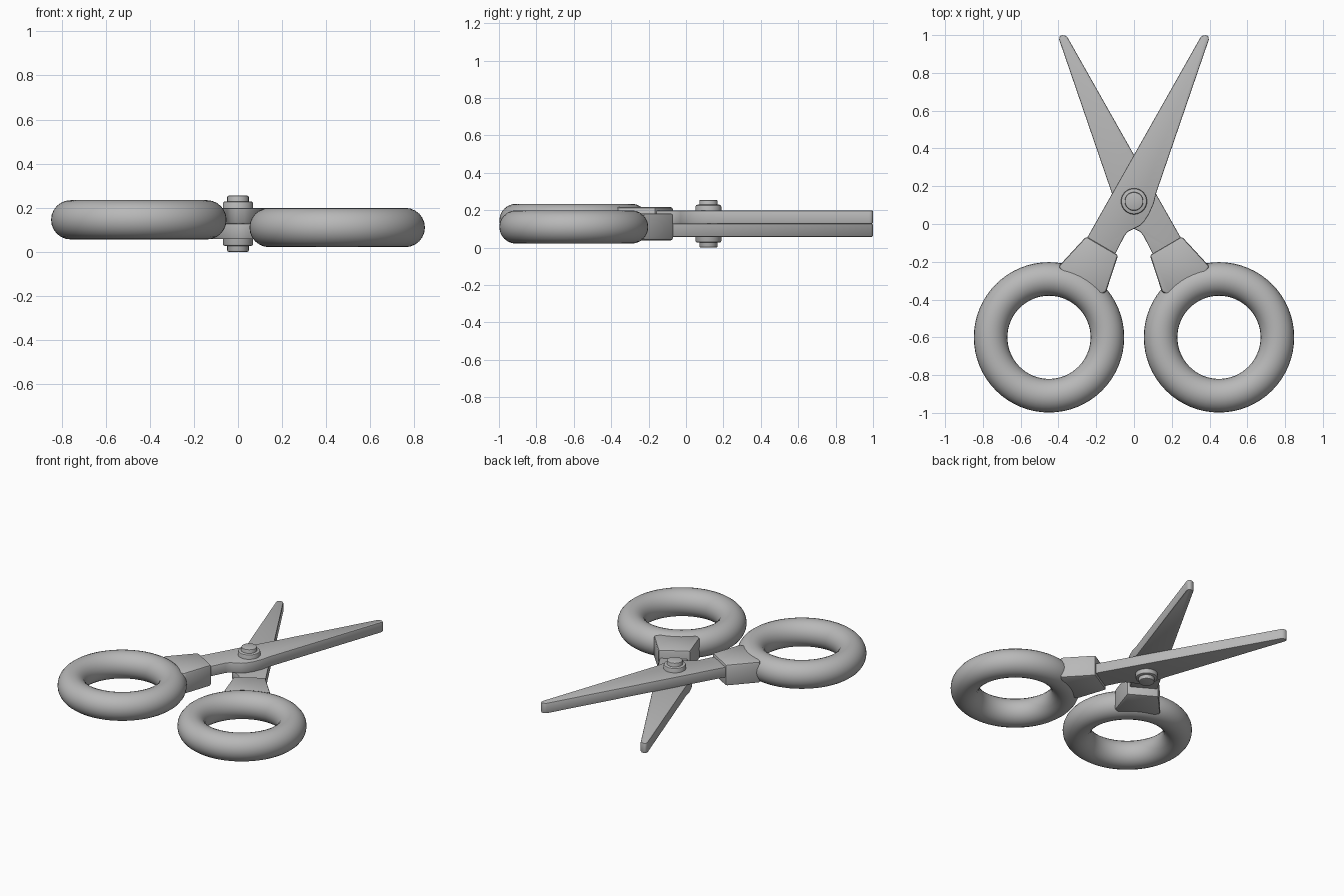
import bpy, bmesh, math
from mathutils import Matrix, Vector

cube = bpy.data.objects.get("Cube")
if cube:
    bpy.data.objects.remove(cube, do_unlink=True)

HEIGHT = 0.255          # overall thickness, rivet head to rivet head
PIVOT_Y = 0.12

grey = bpy.data.materials.new("plain_grey")
grey.use_nodes = True
grey.diffuse_color = (0.48, 0.48, 0.48, 1)
grey.node_tree.nodes["Principled BSDF"].inputs["Base Color"].default_value = grey.diffuse_color

# Half-turn about the long axis turns the upper half into the lower half
FLIP = Matrix.Translation((0, 0, HEIGHT)) @ Matrix.Rotation(math.pi, 4, 'Y')


def finish(bm, name, lower=False, bevel=0.0):
    """Round the hard edges, place the part and give it material and shading."""
    if bevel:
        hard = [e for e in bm.edges if e.calc_face_angle(0) > math.radians(40)]
        bmesh.ops.bevel(bm, geom=hard, offset=bevel, segments=2, profile=0.5,
                        affect='EDGES', clamp_overlap=True)
    if lower:
        bm.transform(FLIP)
    bmesh.ops.recalc_face_normals(bm, faces=bm.faces)
    mesh = bpy.data.meshes.new(name)
    bm.to_mesh(mesh)
    bm.free()
    mesh.materials.append(grey)
    obj = bpy.data.objects.new(name, mesh)
    bpy.context.collection.objects.link(obj)
    bpy.ops.object.select_all(action='DESELECT')
    obj.select_set(True)
    bpy.context.view_layer.objects.active = obj
    bpy.ops.object.shade_smooth_by_angle(angle=math.radians(35))


def prism(outline, z0, z1):
    """Extrude a flat outline between two heights."""
    bm = bmesh.new()
    face = bm.faces.new([bm.verts.new((x, y, z0)) for x, y in outline])
    new = bmesh.ops.extrude_face_region(bm, geom=[face])["geom"]
    bmesh.ops.translate(bm, vec=(0, 0, z1 - z0),
                        verts=[v for v in new if isinstance(v, bmesh.types.BMVert)])
    return bm


def torus(centre, major, minor, steps=64, sides=24):
    """Spin a circle around a vertical axis."""
    bm = bmesh.new()
    turn = Matrix.Translation(centre + Vector((major, 0, 0))) @ Matrix.Rotation(math.pi / 2, 4, 'X')
    bmesh.ops.create_circle(bm, segments=sides, radius=minor, matrix=turn)
    bmesh.ops.spin(bm, geom=bm.verts[:] + bm.edges[:], cent=centre, axis=(0, 0, 1),
                   angle=math.tau, steps=steps, use_merge=True)
    bmesh.ops.remove_doubles(bm, verts=bm.verts, dist=1e-4)
    return bm


def disc(name, radius, z0, z1, bevel):
    bm = bmesh.new()
    bmesh.ops.create_cone(bm, cap_ends=True, segments=40, radius1=radius, radius2=radius,
                          depth=z1 - z0,
                          matrix=Matrix.Translation((0, PIVOT_Y, (z0 + z1) / 2)))
    finish(bm, name, bevel=bevel)


# Outlines of the upper half: blade tip at +x, handle at -x
BLADE = [(0.353, 0.99), (0.365, 0.998), (0.383, 1.0), (0.395, 0.992), (0.396, 0.975),
         (0.118, 0.165), (0.105, 0.11), (0.08, 0.053), (0.055, 0.015), (0.03, -0.01),
         (-0.01, -0.03), (-0.032, -0.041), (-0.05, -0.062), (-0.14, -0.24), (-0.32, -0.2)]
COLLAR = [(-0.253, -0.066), (-0.084, -0.165), (-0.148, -0.36), (-0.19, -0.38),
          (-0.37, -0.27), (-0.4, -0.225)]

for side, lower in (("upper", False), ("lower", True)):
    finish(prism(BLADE, HEIGHT / 2, 0.198), side + "_blade", lower, 0.006)
    finish(prism(COLLAR, 0.072, 0.216), side + "_handle_collar", lower, 0.012)
    finish(torus(Vector((-0.45, -0.6, 0.145)), 0.309, 0.089), side + "_finger_ring", lower)

# Rivet through both blades
disc("rivet_flange", 0.069, 0.026, HEIGHT - 0.026, 0.01)
disc("rivet_head", 0.049, 0, HEIGHT, 0.007)
